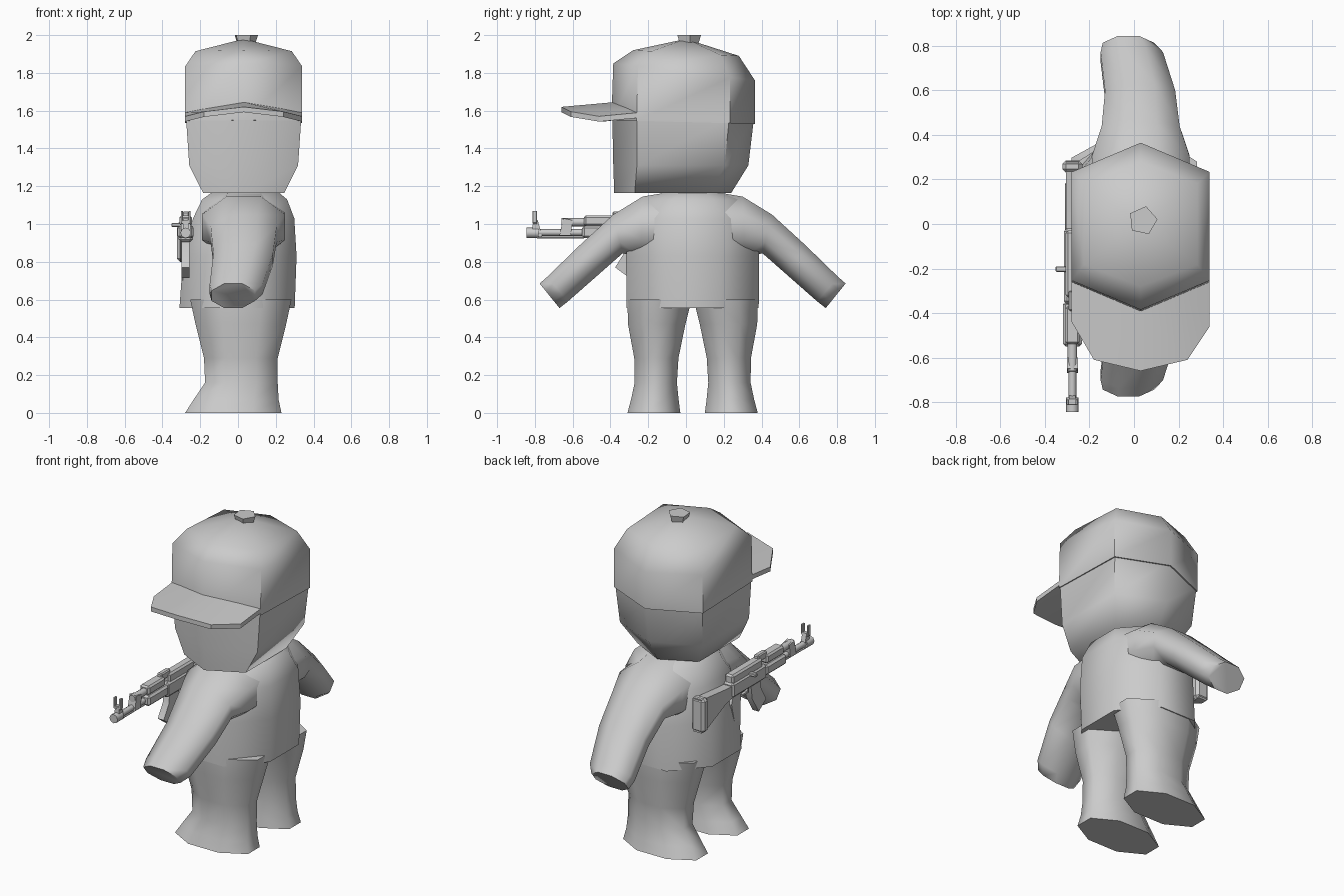
import bpy, bmesh, math
from mathutils import Vector

cube = bpy.data.objects.get("Cube")
if cube:
    bpy.data.objects.remove(cube, do_unlink=True)

grey = bpy.data.materials.new("plain_grey")
grey.use_nodes = True
grey.diffuse_color = (0.6, 0.6, 0.6, 1)
grey.node_tree.nodes["Principled BSDF"].inputs["Base Color"].default_value = (0.6, 0.6, 0.6, 1)

MID_Y = 0.035   # symmetry plane of the body
GUN_X = -0.277  # centre plane of the rifle


def finish(name, bm, angle):
    bmesh.ops.recalc_face_normals(bm, faces=bm.faces)
    mesh = bpy.data.meshes.new(name)
    bm.to_mesh(mesh)
    bm.free()
    mesh.materials.append(grey)
    ob = bpy.data.objects.new(name, mesh)
    bpy.context.collection.objects.link(ob)
    bpy.ops.object.select_all(action='DESELECT')
    ob.select_set(True)
    bpy.context.view_layer.objects.active = ob
    bpy.ops.object.shade_smooth_by_angle(angle=math.radians(angle))
    return ob


def loft(name, rings, angle=65, apex=None, mirror=False):
    """Skin a list of point rings; close the end with a cap or an apex."""
    bm = bmesh.new()
    loops = [[bm.verts.new((x, 2 * MID_Y - y if mirror else y, z)) for x, y, z in r] for r in rings]
    n = len(loops[0])
    for a, b in zip(loops, loops[1:]):
        for i in range(n):
            j = (i + 1) % n
            bm.faces.new((a[i], a[j], b[j], b[i]))
    bm.faces.new(loops[0])
    if apex:
        tip = bm.verts.new(apex)
        for i in range(n):
            bm.faces.new((loops[-1][i], loops[-1][(i + 1) % n], tip))
    else:
        bm.faces.new(loops[-1])
    return finish(name, bm, angle)


def octagon(centre, u, v):
    """Eight-sided ring whose flats touch the half-axes u and v."""
    c, u, v = Vector(centre), Vector(u), Vector(v)
    k = 1 / math.cos(math.pi / 8)
    angles = [math.pi / 8 + i * math.pi / 4 for i in range(8)]
    return [c + u * math.cos(a) * k + v * math.sin(a) * k for a in angles]


def flat_ring(x, y, z, rx, ry):
    return octagon((x, y, z), (rx, 0, 0), (0, ry, 0))


def head_ring(z, rx, front, back, tilt=0.0):
    cy, ry = (front + back) / 2, (back - front) / 2
    outline = [(0, -1), (1, -.65), (1, .65), (0, 1), (-1, .65), (-1, -.65)]
    return [(0.03 + rx * a, cy + ry * b, z - tilt * b) for a, b in outline]


def plate(name, outline, width, x=GUN_X):
    """Extrude a (y, z) side outline across x."""
    loft(name, [[(x + s * width / 2, y, z) for y, z in outline] for s in (-1, 1)], 30)


def box(name, y0, y1, z0, z1, width, x=GUN_X):
    b = min(width, z1 - z0) * 0.18
    bm = bmesh.new()
    bmesh.ops.create_cube(bm, size=1)
    for v in bm.verts:
        v.co = (x + v.co.x * width, (y0 + y1) / 2 + v.co.y * (y1 - y0), (z0 + z1) / 2 + v.co.z * (z1 - z0))
    bmesh.ops.bevel(bm, geom=bm.edges[:], offset=b, segments=1, affect='EDGES')
    finish(name, bm, 30)


def tube(name, y0, y1, z, r, sides=8):
    ring = [(math.cos(2 * math.pi * i / sides) * r, math.sin(2 * math.pi * i / sides) * r) for i in range(sides)]
    loft(name, [[(GUN_X + a, y, z + b) for a, b in ring] for y in (y0, y1)], 50)


# Torso with a hem
loft("torso", [flat_ring(*r) for r in (
    (-.005, MID_Y, .555, .305, .35), (.01, MID_Y, .83, .30, .352), (.03, MID_Y, 1.03, .268, .34),
    (.035, MID_Y, 1.13, .225, .26), (.04, MID_Y, 1.18, .16, .12))])

# Legs with toes toward -x, and arms hanging out along y
for side, mirror in (("right", False), ("left", True)):
    loft("leg_" + side, [flat_ring(*r) for r in (
        (-.025, -.17, 0, .255, .14), (-.01, -.165, .07, .225, .126), (.018, -.16, .16, .192, .112),
        (.015, -.157, .29, .195, .117), (.015, -.155, .47, .24, .152), (.015, -.14, .6, .268, .17))],
        mirror=mirror)
    # each arm ring: top (y, z), bottom (y, z), x range
    arm = []
    for ty, tz, by, bz, x0, x1 in ((-.05, 1.175, -.1, .82, -.18, .25), (-.23, 1.145, -.24, .82, -.19, .25),
                                   (-.385, 1.05, -.335, .845, -.145, .205), (-.56, .89, -.46, .735, -.13, .185),
                                   (-.735, .72, -.625, .59, -.15, .13), (-.775, .685, -.67, .555, -.14, .09)):
        top, low = Vector((0, ty, tz)), Vector((0, by, bz))
        mid = (top + low) / 2
        mid.x = (x0 + x1) / 2
        arm.append(octagon(mid, ((x1 - x0) / 2, 0, 0), (top - low) / 2))
    loft("arm_" + side, arm, mirror=mirror)

# Head and cap
loft("head", [head_ring(1.165, .215, -.38, .24), head_ring(1.31, .288, -.385, .33),
              head_ring(1.56, .305, -.39, .36)])
loft("cap", [head_ring(1.54, .31, -.395, .365, .01), head_ring(1.805, .31, -.385, .365, .045),
             head_ring(1.905, .255, -.28, .28, .015)], apex=(.03, 0, 1.98))

# Cap button
loft("cap_button", [[(.04 + r * math.cos(a), .015 + r * math.sin(a), z)
                     for a in [.1 + i * math.tau / 5 for i in range(5)]]
                    for r, z in ((.052, 1.955), (.066, 2.0))], 30)

# Arched visor, thick plate drooping at the sides
bm = bmesh.new()
stations = ((-.31, -.25, 1.59, -.44, 1.57), (-.21, -.29, 1.61, -.61, 1.595), (0, -.38, 1.645, -.66, 1.62),
            (.21, -.29, 1.61, -.61, 1.595), (.31, -.25, 1.59, -.46, 1.57))
prev = None
for x, yi, zi, yo, zo in stations:
    cur = [bm.verts.new((.03 + x, y, z)) for y, z in ((yi, zi), (yo, zo), (yo, zo - .028), (yi, zi - .028))]
    if prev:
        for i in range(4):
            bm.faces.new((prev[i], prev[(i + 1) % 4], cur[(i + 1) % 4], cur[i]))
    else:
        bm.faces.new(cur)
    prev = cur
bm.faces.new(prev)
finish("visor", bm, 30)

# Rifle: stock, grip, receiver, magazine
plate("rifle_stock", [(.28, 1.01), (.28, .80), (.24, .80), (.04, .89), (-.04, .91), (-.04, .98), (.04, .985)], .055)
box("rifle_butt_plate", .23, .285, .80, 1.015, .09)
plate("rifle_grip", [(-.05, .92), (-.03, .86), (-.07, .70), (-.12, .70), (-.12, .84), (-.13, .92)], .04)
box("rifle_receiver", -.36, -.02, .905, 1.0, .075)
box("rifle_receiver_cover", -.33, -.03, .985, 1.045, .06)
plate("rifle_magazine", [(-.22, .92), (-.235, .82), (-.30, .715), (-.375, .77), (-.325, .85), (-.315, .92)], .042)
plate("rifle_trigger_guard", [(-.13, .91), (-.14, .865), (-.21, .865), (-.22, .91), (-.21, .91),
                              (-.203, .875), (-.147, .875), (-.14, .91)], .02)
box("rifle_bolt_handle", -.215, -.19, .985, 1.005, .05, GUN_X - .05)
box("rifle_rear_sight", -.39, -.30, 1.02, 1.065, .035)

# Rifle: handguard, gas tube, barrel, front sight
box("rifle_handguard", -.55, -.35, .925, .99, .085)
box("rifle_upper_handguard", -.54, -.37, .99, 1.045, .065)
tube("rifle_gas_tube", -.66, -.50, 1.01, .022)
tube("rifle_barrel", -.83, -.50, .955, .018)
tube("rifle_muzzle", -.845, -.78, .953, .028)
plate("rifle_gas_block", [(-.67, .94), (-.61, .94), (-.60, 1.02), (-.65, 1.03)], .05)
tube("rifle_cleaning_rod", -.79, -.54, .928, .007, 6)
plate("rifle_sight_base", [(-.815, .93), (-.76, .93), (-.785, 1.02), (-.81, 1.02)], .03)
for name, dx in (("left", .02), ("right", -.02)):
    box("rifle_sight_ear_" + name, -.812, -.788, 1.005, 1.07, .012, GUN_X + dx)
box("rifle_sight_bridge", -.812, -.788, 1.0, 1.018, .05)
